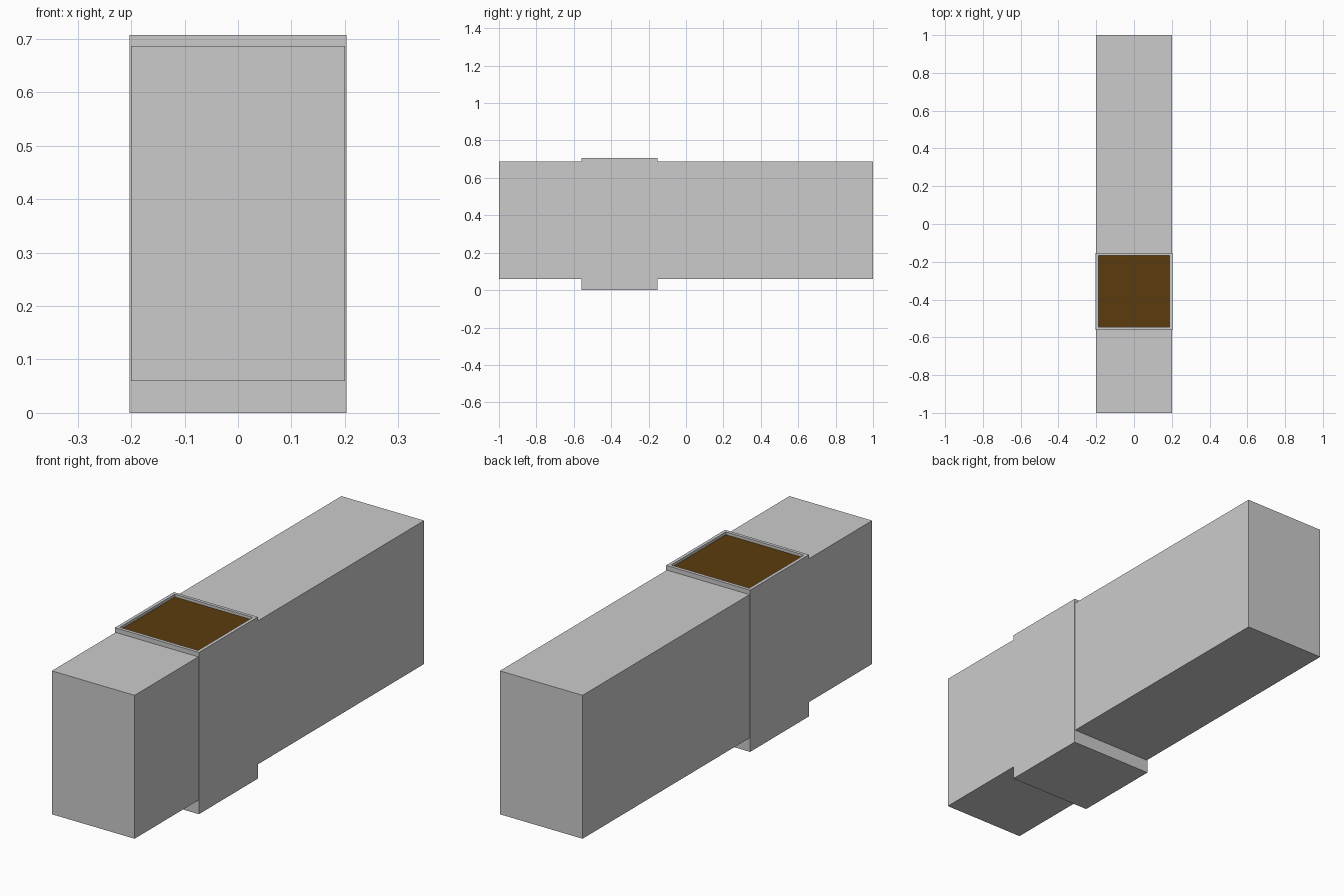
import bpy, bmesh

if "Cube" in bpy.data.objects:
    bpy.data.objects.remove(bpy.data.objects["Cube"])


def box(name, x, y, z):
    """Box from (min, max) ranges; returns the object."""
    bm = bmesh.new()
    bmesh.ops.create_cube(bm, size=1)
    for v in bm.verts:
        v.co = [r[0] if c < 0 else r[1] for c, r in zip(v.co, (x, y, z))]
    mesh = bpy.data.meshes.new(name)
    bm.to_mesh(mesh)
    bm.free()
    obj = bpy.data.objects.new(name, mesh)
    bpy.context.collection.objects.link(obj)
    return obj


X, Y0, Y1, TOP = 0.203, -0.56, -0.153, 0.707
RIM, DEPTH = 0.02, 0.012

# Long raised beam
box("beam", (-0.2, 0.2), (-1, 1), (0.06, 0.687))

# Upright box around the beam, with a shallow recess in its top
planter = box("planter_box", (-X, X), (Y0, Y1), (0, TOP))
bm = bmesh.new()
bm.from_mesh(planter.data)
bm.normal_update()
top = max(bm.faces, key=lambda f: f.calc_center_median().z)
bmesh.ops.inset_region(bm, faces=[top], thickness=RIM)
bmesh.ops.inset_region(bm, faces=[top], thickness=0, depth=-DEPTH)

# Brown fill on the floor of the recess
brown = bpy.data.materials.new("brown_fill")
brown.diffuse_color = (0.105, 0.045, 0.004, 1)
brown.use_nodes = True
brown.node_tree.nodes["Principled BSDF"].inputs["Base Color"].default_value = brown.diffuse_color
grey = bpy.data.materials.new("grey")
planter.data.materials.append(grey)
planter.data.materials.append(brown)
top.material_index = 1
bm.to_mesh(planter.data)
bm.free()
